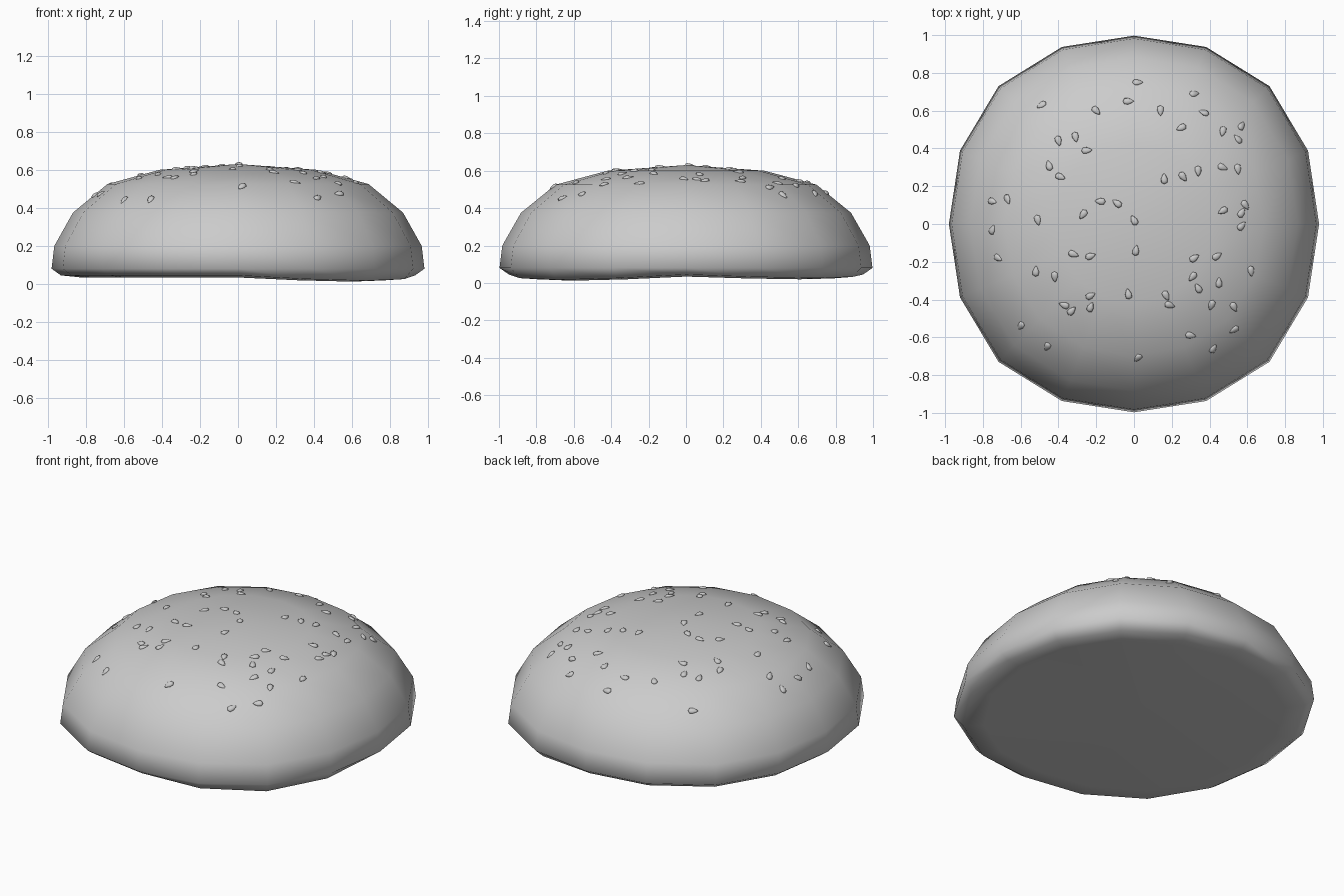
import bpy, bmesh, math, random
from mathutils import Vector, Matrix
from mathutils.bvhtree import BVHTree

random.seed(4)
if "Cube" in bpy.data.objects:
    bpy.data.objects.remove(bpy.data.objects["Cube"])

grey = bpy.data.materials.new("plain_grey")
grey.use_nodes = True
grey.diffuse_color = (0.6, 0.6, 0.6, 1)
grey.node_tree.nodes["Principled BSDF"].inputs["Base Color"].default_value = (0.6, 0.6, 0.6, 1)


def finish(bm, name):
    """Turn a bmesh into a smooth shaded object."""
    bmesh.ops.recalc_face_normals(bm, faces=bm.faces)
    mesh = bpy.data.meshes.new(name)
    bm.to_mesh(mesh)
    mesh.materials.append(grey)
    mesh.shade_smooth()
    obj = bpy.data.objects.new(name, mesh)
    bpy.context.scene.collection.objects.link(obj)
    return obj


# Bun: a sixteen-sided dome, slightly squared, with a sagging underside
SIDES = 16
PROFILE = [(.42, .6), (.70, .525), (.885, .375), (.985, .2), (1, .08), (.95, .045), (.84, .034)]
bun = bmesh.new()
rings = []
for radius, height in PROFILE:
    ring = []
    for i in range(SIDES):
        a = 2 * math.pi * i / SIDES
        r = radius * (1 + .035 * math.sin(2 * a) ** 2 * radius)
        x, y = r * math.cos(a) * .98, r * math.sin(a) * .997
        sag = 0
        if height < .07:
            sag = max(0, x) * abs(y) * (.06 if y < 0 else .04)
        ring.append(bun.verts.new((x, y, height - sag)))
    rings.append(ring)
for upper, lower in zip(rings, rings[1:]):
    for i in range(SIDES):
        j = (i + 1) % SIDES
        bun.faces.new((upper[i], lower[i], lower[j], upper[j]))
for ring, height in ((rings[0], .63), (rings[-1], .038)):
    pole = bun.verts.new((0, 0, height))
    for i in range(SIDES):
        bun.faces.new((pole, ring[i], ring[(i + 1) % SIDES]))
bun.normal_update()
surface = BVHTree.FromBMesh(bun)
finish(bun, "bun")

# Sesame seeds: small flattened teardrops lying on the crust
SPOTS = [
    (-.75, .12), (-.67, .13), (-.75, -.03), (-.72, -.18), (-.51, .02), (-.52, -.25),
    (-.42, -.28), (-.6, -.54), (-.46, -.65), (-.33, -.46), (-.37, -.43), (-.23, -.44),
    (-.23, -.38), (-.32, -.16), (-.23, -.17), (-.27, .05), (-.18, .12), (-.09, .11),
    (0, .02), (.01, -.14), (-.03, -.37), (.02, -.71), (.17, -.38), (.19, -.43),
    (.3, -.59), (.42, -.66), (.41, -.43), (.53, -.44), (.53, -.56), (.34, -.34),
    (.31, -.28), (.45, -.31), (.32, -.18), (.44, -.17), (.62, -.25), (.47, .07),
    (.57, -.01), (.59, .1), (.57, .06), (.16, .24), (.26, .25), (.34, .28),
    (.47, .3), (.55, .29), (.25, .51), (.47, .49), (.57, .52), (.55, .45),
    (.37, .59), (.32, .69), (.14, .6), (.02, .75), (-.03, .65), (-.2, .6),
    (-.49, .63), (-.31, .46), (-.25, .39), (-.4, .44), (-.45, .31), (-.39, .25)]
seeds = bmesh.new()
for x, y in SPOTS:
    hit, normal, _, _ = surface.ray_cast(Vector((x, y, 2)), Vector((0, 0, -1)))
    if normal.z < 0:
        normal = -normal
    seed = bmesh.ops.create_uvsphere(seeds, u_segments=8, v_segments=6, radius=1)["verts"]
    place = (Matrix.Translation(hit) @ normal.to_track_quat("Z", "Y").to_matrix().to_4x4()
             @ Matrix.Rotation(random.uniform(0, 2 * math.pi), 4, "Z"))
    for v in seed:
        taper = 1 - .5 * v.co.x
        v.co = place @ Vector((v.co.x * .029, v.co.y * .017 * taper, v.co.z * .010 * taper))
finish(seeds, "sesame_seeds")
